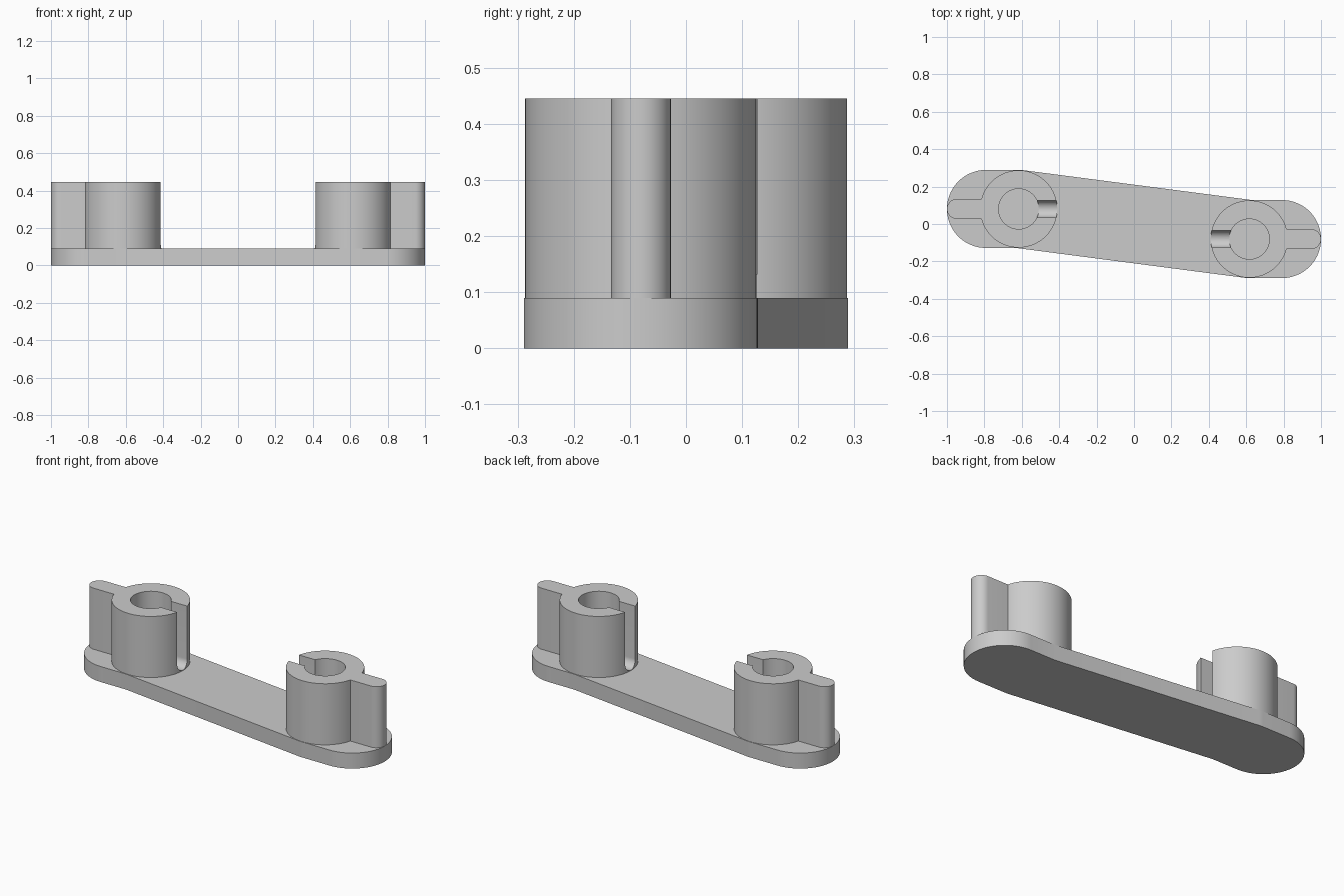
import bpy, bmesh
from math import sin, cos, pi, asin, sqrt, radians
from mathutils import Matrix, Vector

if "Cube" in bpy.data.objects:
    bpy.data.objects.remove(bpy.data.objects["Cube"])

# Main sizes
PX, PY = 0.6165, 0.0805        # post centre offsets
END_X, END_R = 0.7915, 0.2085  # rounded plate end
POST_R, BORE_R = 0.2065, 0.1075
FIN_W = 0.0535                 # half width of the fin
SLOT_W = 0.046                 # half width of the slot
BASE, TOP = 0.09, 0.445

grey = bpy.data.materials.new("grey")
grey.use_nodes = True
colour = (0.6, 0.6, 0.6, 1)
grey.diffuse_color = colour
grey.node_tree.nodes["Principled BSDF"].inputs["Base Color"].default_value = colour


def arc(cx, cy, r, start, end, n):
    """Points on an arc, angles in radians."""
    steps = [start + (end - start) * i / n for i in range(n + 1)]
    return [(cx + r * cos(a), cy + r * sin(a)) for a in steps]


def prism(name, outline, z0, z1, matrix=Matrix()):
    """Extrude a closed outline from z0 to z1."""
    bm = bmesh.new()
    face = bm.faces.new([bm.verts.new((x, y, z0)) for x, y in outline])
    new = bmesh.ops.extrude_face_region(bm, geom=[face])["geom"]
    verts = [v for v in new if isinstance(v, bmesh.types.BMVert)]
    bmesh.ops.translate(bm, verts=verts, vec=(0, 0, z1 - z0))
    bm.transform(matrix)
    bmesh.ops.recalc_face_normals(bm, faces=bm.faces)
    mesh = bpy.data.meshes.new(name)
    bm.to_mesh(mesh)
    bm.free()
    mesh.materials.append(grey)
    obj = bpy.data.objects.new(name, mesh)
    bpy.context.collection.objects.link(obj)
    return obj


def activate(obj):
    bpy.ops.object.select_all(action="DESELECT")
    obj.select_set(True)
    bpy.context.view_layer.objects.active = obj


def smooth(obj):
    activate(obj)
    bpy.ops.object.shade_smooth_by_angle(angle=radians(30))


def cut(obj, cutter):
    cutter.hide_render = True
    mod = obj.modifiers.new("cut", "BOOLEAN")
    mod.operation = "DIFFERENCE"
    mod.solver = "EXACT"
    mod.object = cutter
    activate(obj)
    bpy.ops.object.modifier_apply(modifier=mod.name)
    bpy.data.objects.remove(cutter)


# Base plate: half outline, repeated with a half turn
half = arc(-PX, PY, END_R, radians(82.6), pi / 2, 3)
half += arc(-END_X, PY, END_R, pi / 2, 3 * pi / 2, 48)
half += [(-PX - 0.014, PY - END_R)]
plate = prism("base_plate", half + [(-x, -y) for x, y in half], 0, BASE)
smooth(plate)

# Post with rounded fin, slotted on the inner side
join = asin(FIN_W / POST_R)
fin_tip = 1 - PX - FIN_W
profile = arc(0, 0, POST_R, -pi + join, pi - join, 72)
profile += arc(-fin_tip, 0, FIN_W, pi / 2, 3 * pi / 2, 20)
post = prism("right_post", profile, BASE, TOP)
cut(post, prism("bore_cutter", arc(0, 0, BORE_R, 0, 2 * pi, 64)[:-1], BASE - 0.1, TOP + 0.1))

# Slot with a rounded bottom, running along x
slot = arc(0, BASE + 0.002 + SLOT_W, SLOT_W, -pi, 0, 24)
slot += [(SLOT_W, TOP + 0.1), (-SLOT_W, TOP + 0.1)]
along_x = Matrix(((0, 0, 1, 0), (1, 0, 0, 0), (0, 1, 0, 0), (0, 0, 0, 1)))
cut(post, prism("slot_cutter", slot, 0, 0.3, along_x))
smooth(post)
post.location = (-PX, PY, 0)

# Opposite post, turned half way round
other = post.copy()
other.data = post.data.copy()
other.name = "left_post"
bpy.context.collection.objects.link(other)
other.location = (PX, -PY, 0)
other.rotation_euler = (0, 0, pi)
